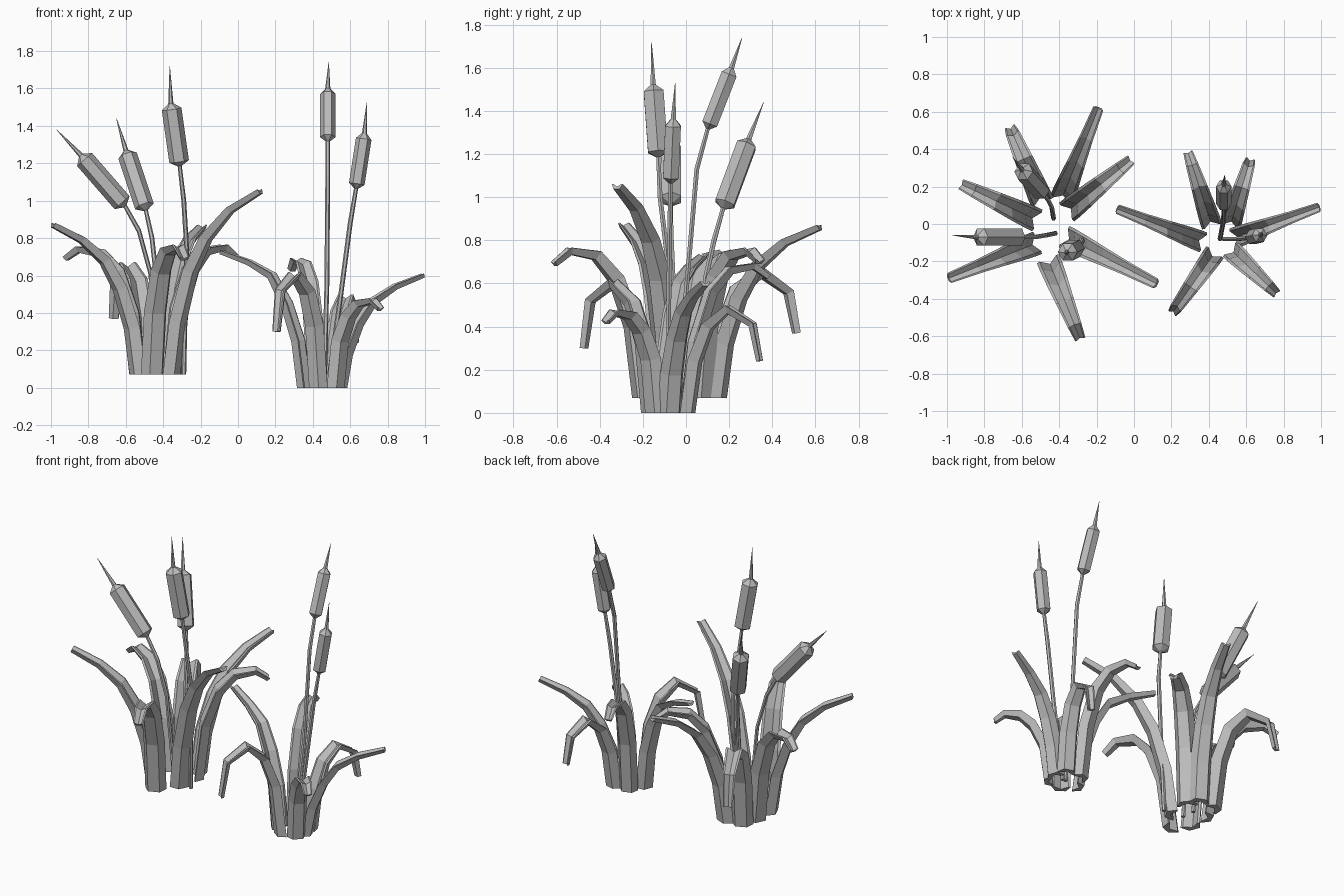
import bpy, bmesh, math
from mathutils import Vector

if "Cube" in bpy.data.objects:
    bpy.data.objects.remove(bpy.data.objects["Cube"])

grey = bpy.data.materials.new("plain_grey")
grey.diffuse_color = (0.5, 0.5, 0.5, 1)
grey.use_nodes = True
grey.node_tree.nodes["Principled BSDF"].inputs["Base Color"].default_value = grey.diffuse_color


def loft(name, rings):
    """Skin a list of equal-length point rings and cap both ends."""
    bm = bmesh.new()
    vr = [[bm.verts.new(p) for p in ring] for ring in rings]
    n = len(rings[0])
    for a, b in zip(vr, vr[1:]):
        for i in range(n):
            j = (i + 1) % n
            bm.faces.new((a[i], a[j], b[j], b[i]))
    bm.faces.new(vr[0])
    bm.faces.new(vr[-1])
    bmesh.ops.recalc_face_normals(bm, faces=bm.faces)
    me = bpy.data.meshes.new(name)
    bm.to_mesh(me)
    bm.free()
    me.materials.append(grey)
    ob = bpy.data.objects.new(name, me)
    bpy.context.collection.objects.link(ob)


# Leaf cross-section: three outer faces, V groove inside
SECTION = [(-1, .4), (-.55, -.45), (.55, -.45), (1, .4), (.75, .45), (0, -.05), (-.75, .45)]
WIDTHS = [.064, .064, .059, .05, .038, .029]
# Horizontal progress of each leaf shape
SHAPES = {
    "rise": [0, .07, .21, .39, .66, 1],
    "bend": [0, .1, .29, .52, .82, 1],
    "hook": [0, .1, .28, .56, .9, 1],
}


def leaf(name, base, tip, shape, zs, scale):
    b, t = Vector((*base, 0)), Vector((*tip, 0))
    d = (t - b).normalized()
    side = Vector((-d.y, d.x, 0))
    up = Vector((0, 0, 1))
    path = [b.lerp(t, f) + up * z for f, z in zip(SHAPES[shape], zs)]
    rings = []
    for i, p in enumerate(path):
        if i == 0:
            tan = up                      # flat cut at the ground
        elif i == len(path) - 1:
            tan = (p - path[i - 1]).normalized()
        else:
            tan = ((p - path[i - 1]).normalized() + (path[i + 1] - p).normalized()).normalized()
        nrm = -d * tan.z + up * tan.dot(d)
        w = WIDTHS[i] * scale
        rings.append([p + side * (x * w) + nrm * (y * w) for x, y in SECTION])
    loft(name, rings)


def cattail(name, stem, bottom, top, tip, r):
    """Stem, hexagonal seed head and spike in one loft."""
    stem = [Vector(p) for p in stem]
    lo, hi, tip = Vector(bottom), Vector(top), Vector(tip)
    axis = (hi - lo).normalized()
    pts = [(p, .013) for p in stem]
    pts += [(lo - axis * .025, .011), (lo, r), (hi, r), (hi + axis * .03, .014), (tip, .001)]
    rings = []
    for i, (p, rad) in enumerate(pts):
        a = Vector((0, 0, 1)) if i == 0 else axis
        u = Vector((0, 1, 0)).cross(a).normalized()
        v = a.cross(u)
        rings.append([p + u * rad * math.cos(k * math.pi / 3) + v * rad * math.sin(k * math.pi / 3)
                      for k in range(6)])
    loft(name, rings)


# Large clump on the left
left = [
    ((-.38, .15), (-.19, .62), "rise", [.07, .32, .53, .68, .79, .86]),
    ((-.34, .08), (-.02, .34), "bend", [.07, .42, .63, .73, .75, .70]),
    ((-.35, -.08), (.12, -.32), "rise", [.07, .35, .62, .80, .95, 1.05]),
    ((-.45, -.21), (-.29, -.61), "bend", [.07, .40, .62, .73, .75, .69]),
    ((-.54, -.11), (-.99, -.29), "rise", [.07, .32, .53, .68, .79, .87]),
    ((-.54, .03), (-.92, .21), "bend", [.07, .40, .62, .72, .74, .69]),
    ((-.50, .14), (-.66, .51), "hook", [.07, .38, .57, .65, .56, .37]),
]
for i, (b, t, s, z) in enumerate(left):
    leaf(f"left_leaf_{i + 1}", b, t, s, z, 1)

# Small clump on the right
right = [
    ((.41, .01), (.29, .38), "bend", [0, .33, .56, .66, .68, .63]),
    ((.52, .01), (.62, .34), "hook", [0, .24, .40, .48, .41, .24]),
    ((.55, -.07), (.99, .09), "rise", [0, .18, .34, .46, .54, .60]),
    ((.53, -.15), (.76, -.37), "bend", [0, .25, .38, .45, .465, .42]),
    ((.42, -.17), (.21, -.47), "hook", [0, .33, .51, .60, .52, .30]),
    ((.35, -.09), (-.09, .08), "rise", [0, .25, .45, .60, .67, .725]),
]
for i, (b, t, s, z) in enumerate(right):
    leaf(f"right_leaf_{i + 1}", b, t, s, z, .88)

# Cattails
cattail("left_cattail_1", [(-.42, -.05, .07), (-.47, -.06, .62), (-.53, -.07, .84)],
        (-.62, -.07, .99), (-.82, -.07, 1.22), (-.97, -.06, 1.38), .053)
cattail("left_cattail_2", [(-.43, .03, .07), (-.44, .09, .62), (-.46, .13, .80)],
        (-.50, .18, .97), (-.59, .28, 1.24), (-.65, .36, 1.44), .052)
cattail("left_cattail_3", [(-.29, -.07, .07), (-.275, -.09, .75), (-.29, -.12, 1.0)],
        (-.315, -.13, 1.21), (-.355, -.15, 1.49), (-.365, -.16, 1.72), .053)
cattail("right_cattail_1", [(.46, -.08, 0), (.475, 0, .55), (.48, .05, 1.13)],
        (.48, .11, 1.34), (.48, .2, 1.57), (.485, .26, 1.74), .042)
cattail("right_cattail_2", [(.48, -.08, 0), (.55, -.08, .5), (.60, -.075, .88)],
        (.635, -.07, 1.09), (.672, -.06, 1.33), (.69, -.05, 1.53), .042)
